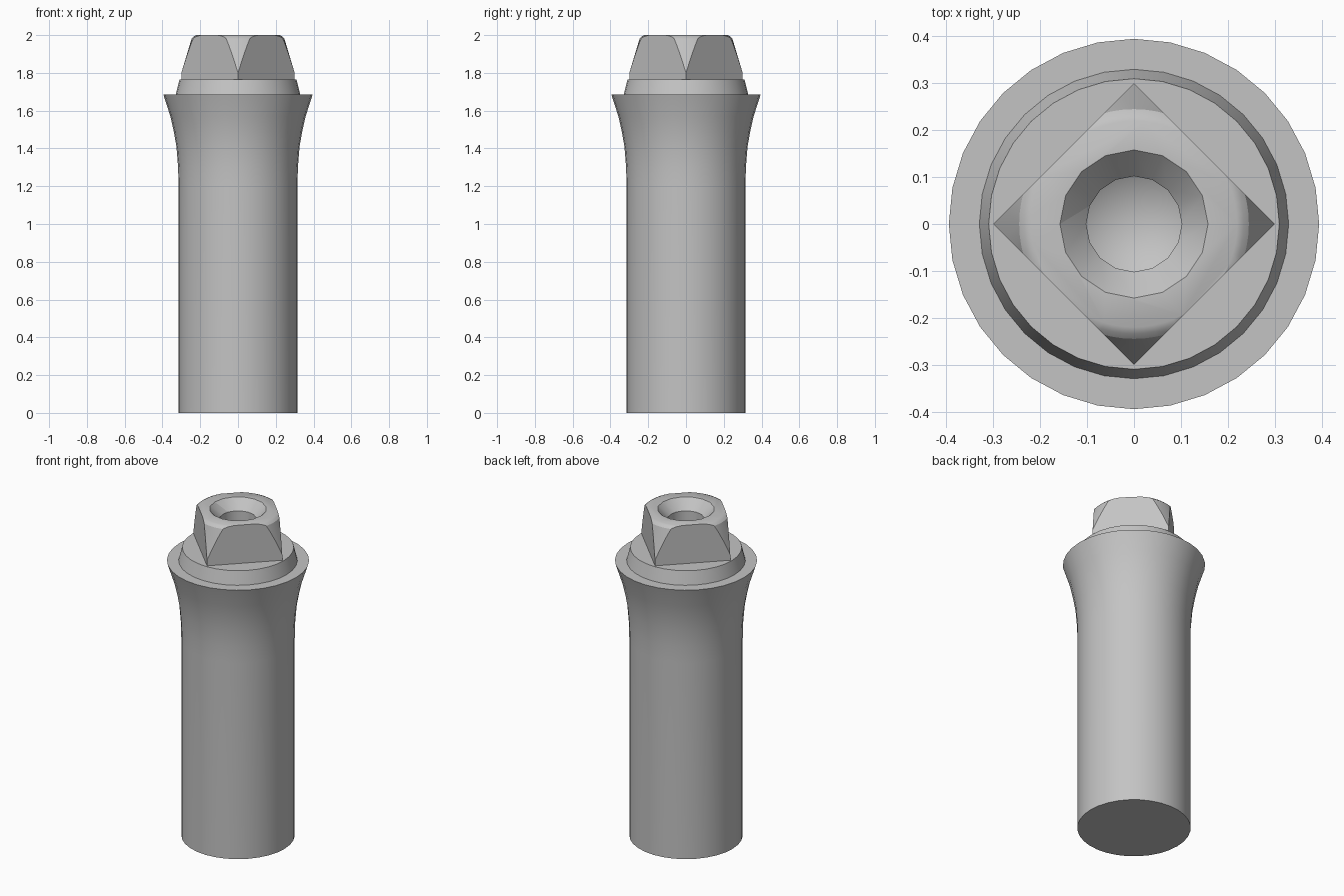
import bpy
import bmesh
import math

default = bpy.data.objects.get("Cube")
if default:
    bpy.data.objects.remove(default, do_unlink=True)

GREY = 0.55
steel = bpy.data.materials.new("plain grey metal")
steel.use_nodes = True
steel.diffuse_color = (GREY, GREY, GREY, 1)
steel.node_tree.nodes["Principled BSDF"].inputs["Base Color"].default_value = (GREY, GREY, GREY, 1)


def revolve(name, profile, segments):
    """Closed solid of revolution from (radius, height) points, bottom to top."""
    bm = bmesh.new()
    rings = []
    for r, z in profile:
        if r == 0:
            rings.append([bm.verts.new((0, 0, z))] * segments)
        else:
            turn = 2 * math.pi / segments
            rings.append([bm.verts.new((r * math.cos(i * turn), r * math.sin(i * turn), z))
                          for i in range(segments)])
    for low, high in zip(rings, rings[1:]):
        for i in range(segments):
            j = (i + 1) % segments
            corners = dict.fromkeys([low[i], low[j], high[j], high[i]])
            bm.faces.new(list(corners))
    for ring in (rings[0], rings[-1]):
        if ring[0] is not ring[1]:
            bm.faces.new(ring)
    bmesh.ops.recalc_face_normals(bm, faces=bm.faces[:])
    mesh = bpy.data.meshes.new(name)
    bm.to_mesh(mesh)
    bm.free()
    mesh.materials.append(steel)
    obj = bpy.data.objects.new(name, mesh)
    bpy.context.collection.objects.link(obj)
    return obj


def activate(obj):
    bpy.ops.object.select_all(action="DESELECT")
    obj.select_set(True)
    bpy.context.view_layer.objects.active = obj


def boolean(obj, cutter, operation):
    activate(obj)
    mod = obj.modifiers.new(operation.lower(), "BOOLEAN")
    mod.operation = operation
    mod.object = cutter
    mod.solver = "EXACT"
    bpy.ops.object.modifier_apply(modifier=mod.name)


# Cylindrical shank flaring out to a flat shelf, with a tapered collar on top
body = revolve("flared_body", [
    (0.315, 0), (0.315, 1.2), (0.317, 1.3), (0.326, 1.41), (0.34, 1.49),
    (0.358, 1.57), (0.395, 1.685), (0.33, 1.685), (0.31, 1.765)], 32)

# Square drive head, one corner on each axis
head = revolve("square_head", [(0.3, 1.765), (0.3, 2.0)], 4)

# Turned envelope that chamfers the corners and rounds the top rim
envelope = revolve("corner_chamfer_cutter", [
    (0.33, 1.7), (0.3, 1.8), (0.245, 1.983), (0.234, 1.993), (0.22, 2.0)], 64)

# Countersunk blind hole with a drill point
hole = revolve("hole_cutter", [
    (0, 1.5), (0.102, 1.56), (0.102, 1.94), (0.158, 2.0), (0.158, 2.1)], 16)

boolean(head, envelope, "INTERSECT")
boolean(head, hole, "DIFFERENCE")
boolean(body, hole, "DIFFERENCE")

for cutter in (envelope, hole):
    bpy.data.objects.remove(cutter, do_unlink=True)

for part in (body, head):
    activate(part)
    bpy.ops.object.shade_smooth_by_angle(angle=math.radians(28))
